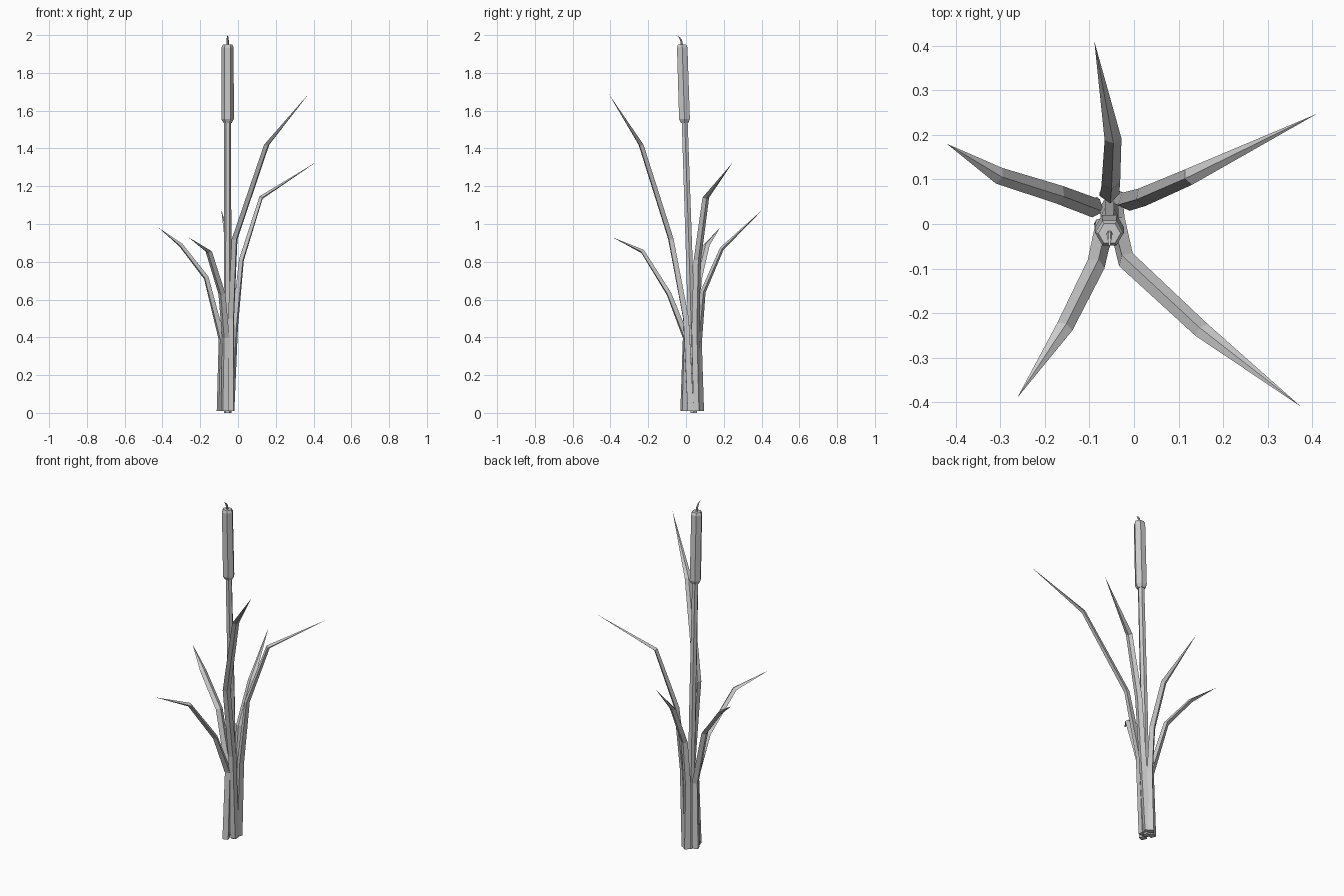
import bpy, bmesh, math
from mathutils import Vector

if "Cube" in bpy.data.objects:
    bpy.data.objects.remove(bpy.data.objects["Cube"])


def loft(name, rings, tip=None):
    """Skin equal-sized rings of points; close with a cap or a tip point."""
    bm = bmesh.new()
    loops = [[bm.verts.new(p) for p in r] for r in rings]
    n = len(loops[0])
    for a, b in zip(loops, loops[1:]):
        for i in range(n):
            j = (i + 1) % n
            bm.faces.new((a[i], a[j], b[j], b[i]))
    bm.faces.new(loops[0][::-1])
    if tip is None:
        bm.faces.new(loops[-1])
    else:
        t = bm.verts.new(tip)
        for i in range(n):
            bm.faces.new((loops[-1][i], loops[-1][(i + 1) % n], t))
    bmesh.ops.recalc_face_normals(bm, faces=bm.faces)
    mesh = bpy.data.meshes.new(name)
    bm.to_mesh(mesh)
    bm.free()
    obj = bpy.data.objects.new(name, mesh)
    bpy.context.collection.objects.link(obj)
    return obj


def hex_ring(x, y, z, r):
    return [Vector((x + r * math.cos(k * math.pi / 3),
                    y + r * math.sin(k * math.pi / 3), z)) for k in range(6)]


def leaf(name, path, widths, depths):
    """Diamond-section blade following a bent path, ending in a point."""
    pts = [Vector(p) for p in path]
    out = pts[-1] - pts[0]
    side = Vector((-out.y, out.x, 0)).normalized()
    rings = []
    for i, p in enumerate(pts[:-1]):
        if i == 0:
            tan = Vector((0, 0, 1))
        else:
            tan = ((p - pts[i - 1]).normalized() + (pts[i + 1] - p).normalized())
        nor = side.cross(tan).normalized()
        w, d = side * widths[i] / 2, nor * depths[i] / 2
        rings.append([p + w, p + d, p - w, p - d])
    return loft(name, rings, pts[-1])


# stalk, leaning slightly to the front
loft("stalk", [hex_ring(-.055, .04, 0, .02), hex_ring(-.055, .018, .8, .02),
               hex_ring(-.055, -.007, 1.55, .018)])

# seed head
loft("seed_head", [hex_ring(-.055, -.007, 1.535, .022), hex_ring(-.055, -.008, 1.555, .033),
                   hex_ring(-.055, -.02, 1.935, .032), hex_ring(-.055, -.021, 1.95, .025)])

# hooked tip
loft("head_tip", [hex_ring(-.055, -.021, 1.945, .007), hex_ring(-.055, -.026, 1.975, .006),
                  hex_ring(-.055, -.037, 1.99, .004)], (-.055, -.055, 2.0))

# leaves
W4, D4 = (.045, .044, .042, .038), (.045, .038, .028, .022)
leaf("leaf_front_right", [(-.04, .025, .01), (-.037, .0, .5), (-.018, -.08, .92),
                          (.152, -.238, 1.42), (.375, -.41, 1.69)], W4, D4)
leaf("leaf_right", [(-.04, .06, .01), (-.018, .05, .45), (.018, .06, .81),
                    (.122, .105, 1.14), (.41, .247, 1.325)], W4, D4)
leaf("leaf_back", [(-.055, .073, .01), (-.055, .065, .37), (-.052, .09, .64),
                   (-.047, .19, .87), (-.089, .41, 1.08)], W4, D4)
leaf("leaf_left", [(-.092, .04, .01), (-.085, .035, .39), (-.168, .066, .715),
                   (-.302, .108, .888), (-.42, .18, .98)], W4, D4)
leaf("leaf_front_left", [(-.07, -.01, .01), (-.065, .0, .4), (-.085, -.09, .63),
                         (-.155, -.23, .855), (-.262, -.39, .93)], W4, D4)
